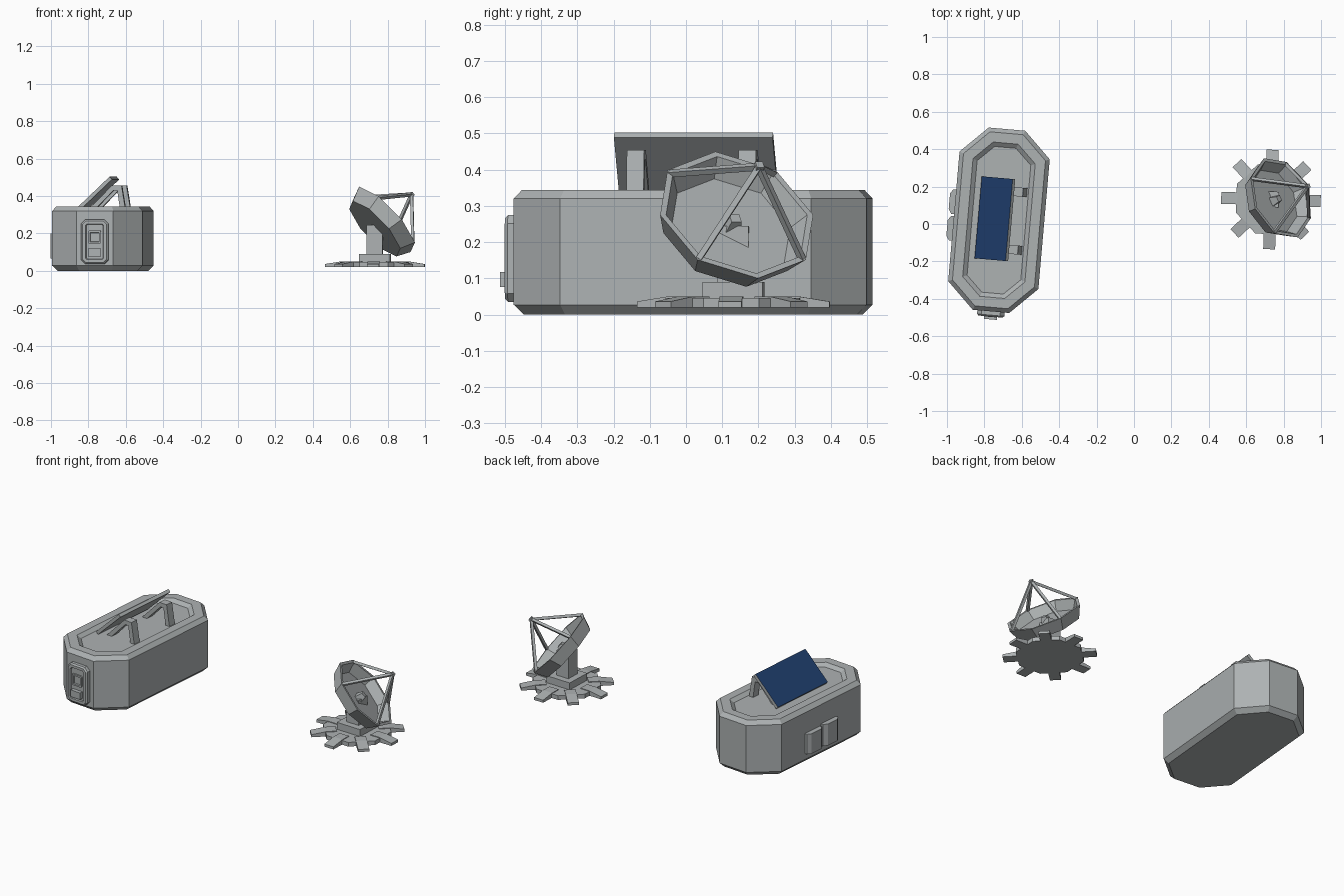
import bpy, bmesh, math
from mathutils import Matrix, Vector

if "Cube" in bpy.data.objects:
    bpy.data.objects.remove(bpy.data.objects["Cube"])


def material(name, rgb):
    m = bpy.data.materials.new(name)
    m.diffuse_color = (*rgb, 1)
    m.use_nodes = True
    m.node_tree.nodes["Principled BSDF"].inputs["Base Color"].default_value = m.diffuse_color
    return m


GREY = material("grey_metal", (0.42, 0.445, 0.45))
BLUE = material("solar_blue", (0.014, 0.05, 0.16))


def finish(name, bm, matrix, mats=(GREY,)):
    bmesh.ops.recalc_face_normals(bm, faces=bm.faces)
    bm.transform(matrix)
    me = bpy.data.meshes.new(name)
    bm.to_mesh(me)
    bm.free()
    for m in mats:
        me.materials.append(m)
    ob = bpy.data.objects.new(name, me)
    bpy.context.collection.objects.link(ob)
    return ob


def loft(name, rings, matrix=Matrix()):
    """Skin a list of equal-length rings and cap both ends."""
    bm = bmesh.new()
    vs = [[bm.verts.new(p) for p in r] for r in rings]
    n = len(vs[0])
    for a, b in zip(vs, vs[1:]):
        for i in range(n):
            bm.faces.new((a[i], a[(i + 1) % n], b[(i + 1) % n], b[i]))
    bm.faces.new(vs[0])
    bm.faces.new(vs[-1])
    return finish(name, bm, matrix)


def octagon(a, b, cx, cy, z, d=0.0):
    """Chamfered rectangle ring, inset by d."""
    a, b, cx, cy = a - d, b - d, cx - 0.414 * d, cy - 0.414 * d
    return [(cx, b, z), (a, cy, z), (a, -cy, z), (cx, -b, z),
            (-cx, -b, z), (-a, -cy, z), (-a, cy, z), (-cx, b, z)]


def box(name, size, loc, matrix=Matrix(), taper=1.0):
    x, y, z = (s / 2 for s in size)
    quad = [(-1, -1), (1, -1), (1, 1), (-1, 1)]
    rings = [[(i * x * k, j * y * k, h) for i, j in quad] for k, h in ((1, -z), (taper, z))]
    return loft(name, rings, matrix @ Matrix.Translation(loc))


# ---- Habitat body: long octagonal shell with chamfers and a recessed roof
HAB = Matrix.Translation((-0.722, 0.02, 0)) @ Matrix.Rotation(math.radians(-5), 4, 'Z')
S = (0.242, 0.489, 0.098, 0.348)
loft("habitat_body", [octagon(*S, z, d) for z, d in
     ((0, 0.027), (0.027, 0), (0.32, 0), (0.344, 0.022), (0.344, 0.075), (0.325, 0.098))], HAB)

# ---- Door on the front end: local z of the rings points out of the wall
DOOR = HAB @ Matrix.Translation((0, -0.487, 0.155)) @ Matrix.Rotation(math.radians(90), 4, 'X')
D = (0.073, 0.12, 0.05, 0.097)
loft("door", [octagon(*D, z, d) for z, d in
     ((-0.01, 0), (0.022, 0), (0.03, 0.008), (0.03, 0.024), (0.022, 0.028))], DOOR)
W = (0.035, 0.035, 0.029, 0.029)
loft("door_window", [octagon(*W, z, d) for z, d in
     ((0, 0), (0.032, 0), (0.032, 0.01), (0.024, 0.012))], DOOR @ Matrix.Translation((0, 0.025, 0)))
box("door_handle", (0.07, 0.042, 0.04), (0, -0.058, 0.025), DOOR)

# ---- Two wall lockers on the left side
for name, y, top in (("rear_locker", 0.078, 0.19), ("front_locker", -0.065, 0.2)):
    M = HAB @ Matrix.Translation((-0.242, y, 0))
    prof = [(0.01, -0.066), (-0.015, -0.066), (-0.031, -0.042),
            (-0.031, 0.042), (-0.015, 0.066), (0.01, 0.066)]
    loft(name, [[(px, py, z) for px, py in prof] for z in (0.065, top)], M)

# ---- Solar panel: tilted slab whose upper face is blue
lo, hi = Vector((-0.112, 0, 0.345)), Vector((0.054, 0, 0.503))
d = (hi - lo).normalized()
n = Vector((-d.z, 0, d.x))
bm = bmesh.new()
bmesh.ops.create_cube(bm, size=1)
for v in bm.verts:
    v.co = Vector((v.co.x * (hi - lo).length, v.co.y * 0.44, (v.co.z - 0.5) * 0.02))
bm.normal_update()
for f in bm.faces:
    f.material_index = 1 if f.normal.z > 0.9 else 0
basis = Matrix((d, (0, 1, 0), n)).transposed().to_4x4()
finish("solar_panel", bm, HAB @ Matrix.Translation((lo + hi) / 2 + Vector((0, 0.006, 0))) @ basis,
       (GREY, BLUE))

# ---- Panel brackets: bent frames
for name, y in (("front_bracket", -0.15), ("rear_bracket", 0.16)):
    prof = [(0.137, 0.32), (0.115, 0.455), (0.062, 0.455), (-0.07, 0.32),
            (-0.035, 0.32), (0.07, 0.428), (0.092, 0.428), (0.108, 0.32)]
    loft(name, [[(px, y + s * 0.024, z) for px, z in prof] for s in (-1, 1)], HAB)

# ---- Antenna base: octagonal plate with eight sloping feet
BASE = Matrix.Translation((0.732, 0.131, 0)) @ Matrix.Rotation(math.radians(-2), 4, 'Z')


def ngon(r, z, n=8, phase=0.0):
    return [(r * math.cos(phase + i * math.tau / n), r * math.sin(phase + i * math.tau / n), z)
            for i in range(n)]


loft("antenna_base", [ngon(0.2, z, 8, math.pi / 8) for z in (0.02, 0.046)], BASE)
for i in range(8):
    R = BASE @ Matrix.Rotation(i * math.pi / 4, 4, 'Z')
    prof = [(0.12, 0.02), (0.266, 0.02), (0.266, 0.036), (0.18, 0.05), (0.12, 0.05)]
    loft(f"base_foot_{i + 1}", [[(px, s * 0.032, z) for px, z in prof] for s in (-1, 1)], R)
box("pedestal_block", (0.165, 0.165, 0.045), (0, 0, 0.067), BASE)
box("pedestal_post", (0.085, 0.085, 0.16), (0, 0, 0.165), BASE)

# ---- Dish: octagonal pan facing up and outward
a = Vector((0.70, 0.30, 0.65)).normalized()
u = Vector((-a.y, a.x, 0)).normalized()
v = a.cross(u)
DISH = Matrix.Translation((0.785, 0.14, 0.275)) @ Matrix((u, v, a)).transposed().to_4x4()
loft("dish", [ngon(r, z) for r, z in
     ((0.195, -0.077), (0.23, 0), (0.212, 0), (0.178, -0.055))], DISH)
box("dish_feed", (0.05, 0.05, 0.045), (0, 0, -0.035), DISH, 0.6)

# ---- Struts from the rim to the focus
focus = Vector((0, 0, 0.205))
for i, deg in enumerate((45, 135, 225, 315)):
    t = math.radians(deg)
    p = Vector((0.219 * math.cos(t), 0.219 * math.sin(t), -0.005))
    q = (focus - p).to_track_quat('Z', 'Y').to_matrix().to_4x4()
    box(f"feed_strut_{i + 1}", (0.016, 0.016, (focus - p).length), (0, 0, 0),
        DISH @ Matrix.Translation((p + focus) / 2) @ q)
box("strut_joint", (0.022, 0.022, 0.018), focus, DISH)
